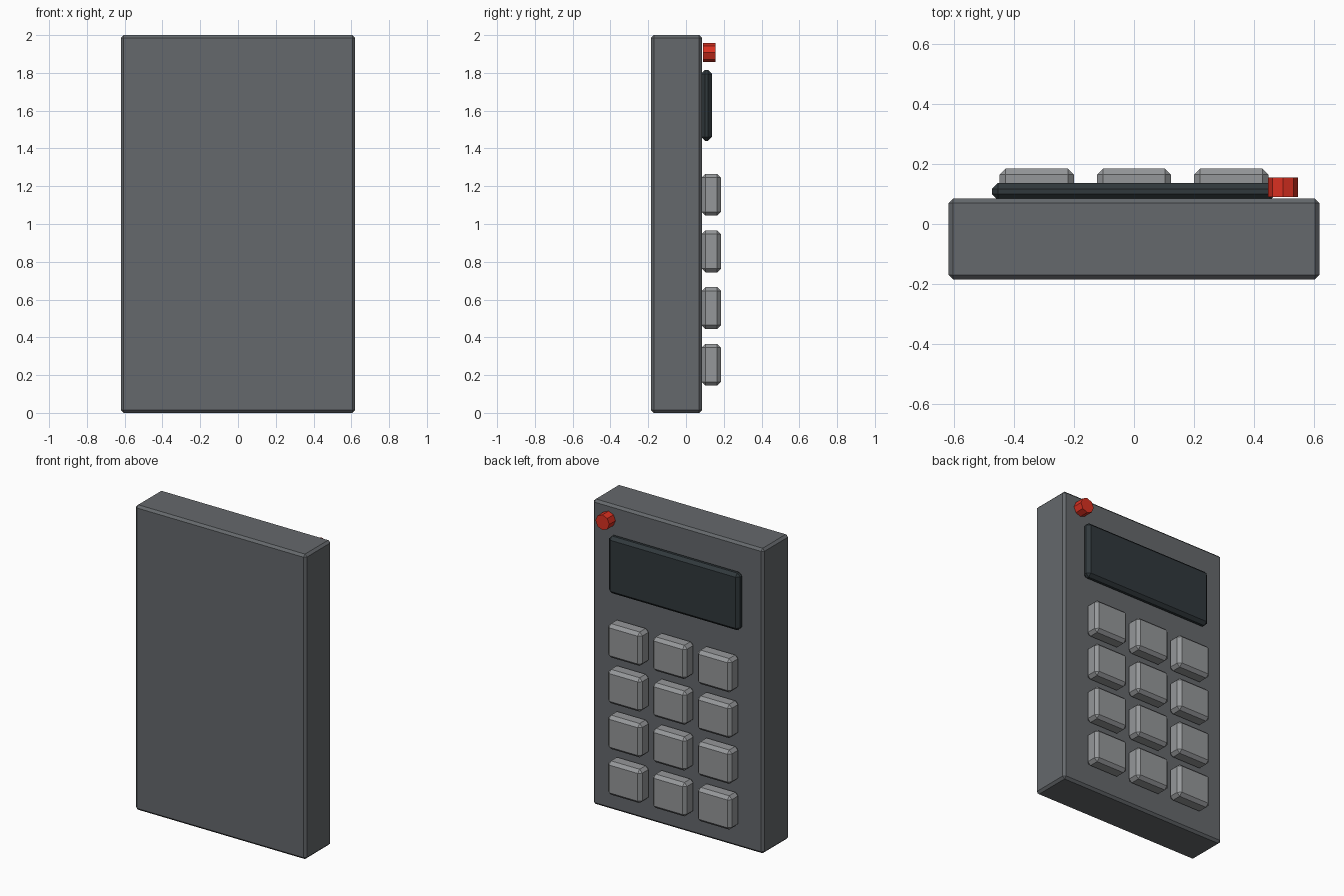
import bpy, math

if "Cube" in bpy.data.objects:
    bpy.data.objects.remove(bpy.data.objects["Cube"])


def block(name, x, y, z, bevel, color=None):
    # Chamfered box from (min, max) ranges
    bpy.ops.mesh.primitive_cube_add(size=1, location=[(a + b) / 2 for a, b in (x, y, z)])
    ob = bpy.context.object
    ob.name = name
    ob.scale = [b - a for a, b in (x, y, z)]
    bpy.ops.object.transform_apply(location=False, rotation=False, scale=True)
    mod = ob.modifiers.new("chamfer", 'BEVEL')
    mod.width = bevel
    mod.segments = 1
    if color:
        paint(ob, color)
    return ob


def paint(ob, color):
    mat = bpy.data.materials.new(ob.name + "_color")
    mat.diffuse_color = (*color, 1)
    mat.use_nodes = True
    mat.node_tree.nodes["Principled BSDF"].inputs["Base Color"].default_value = mat.diffuse_color
    ob.data.materials.append(mat)


# Case
body = block("case", (-0.62, 0.62), (-0.185, 0.085), (0, 2), 0.015, (0.13, 0.14, 0.15))

# Display
block("display", (-0.475, 0.475), (0.08, 0.137), (1.44, 1.815), 0.02, (0.03, 0.04, 0.045))

# Keypad: 3 columns by 4 rows
for row in range(4):
    for col in range(3):
        x, z = (col - 1) * 0.325, 0.255 + row * 0.3
        block(f"key_{row}_{col}", (x - 0.124, x + 0.124), (0.083, 0.185),
              (z - 0.111, z + 0.111), 0.02, (0.3, 0.31, 0.32))

# Indicator light
bpy.ops.mesh.primitive_cylinder_add(vertices=8, radius=0.05, depth=0.065,
                                    location=(0.498, 0.123, 1.907),
                                    rotation=(math.pi / 2, 0, 0))
light = bpy.context.object
light.name = "indicator_light"
paint(light, (0.7, 0.03, 0.015))
